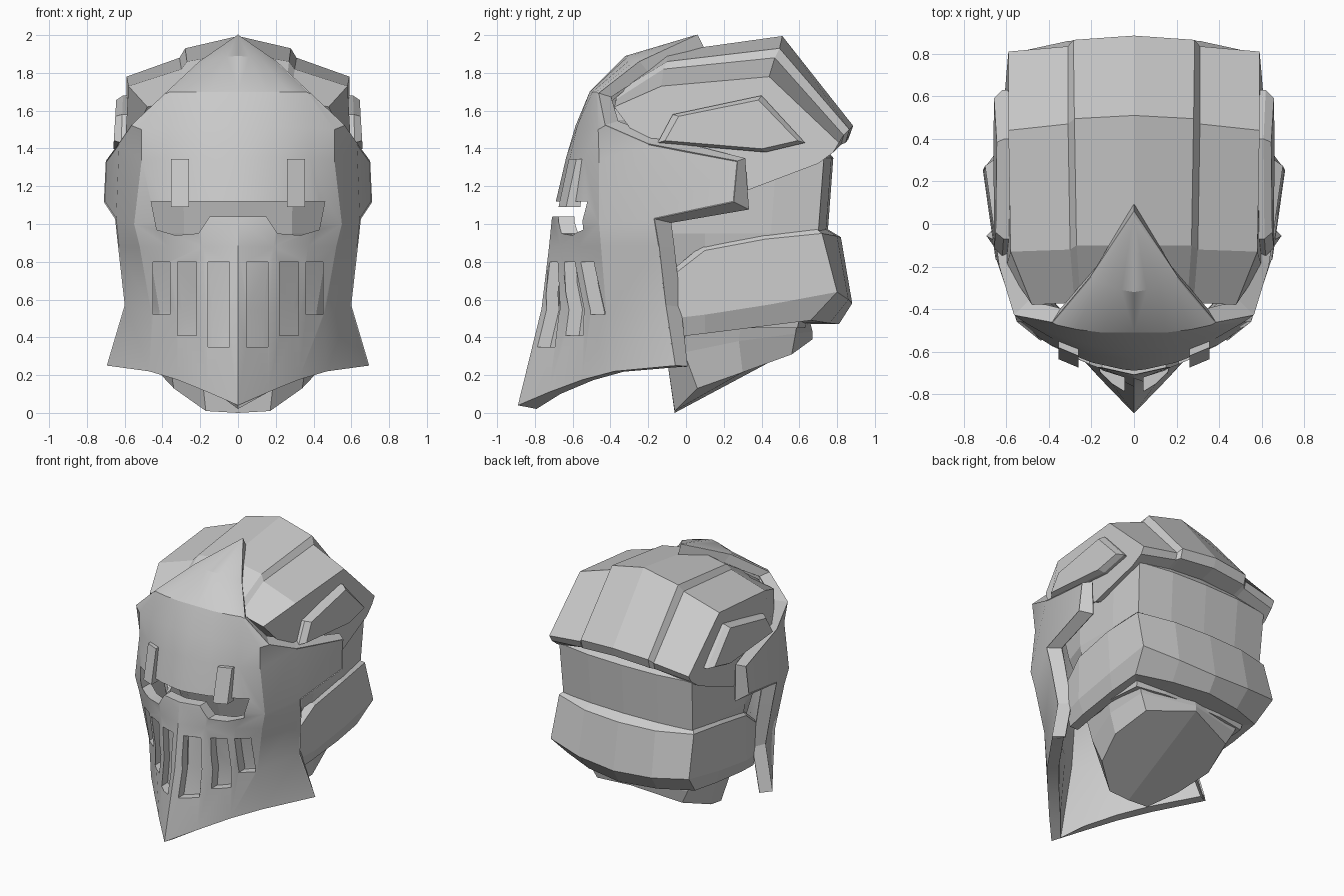
import bpy, bmesh, math

if "Cube" in bpy.data.objects:
    bpy.data.objects.remove(bpy.data.objects["Cube"])

steel = bpy.data.materials.new("steel_grey")
steel.diffuse_color = (0.6, 0.6, 0.6, 1)
steel.use_nodes = True
steel.node_tree.nodes["Principled BSDF"].inputs["Base Color"].default_value = steel.diffuse_color


def loft(name, rows, wrap=False, cap_start=False, cap_end=False, mirror=True, extra=None):
    """Skin rows of points, mirrored across x = 0."""
    bm = bmesh.new()
    for s in ((1, -1) if mirror else (1,)):
        grid = [[bm.verts.new((s * p[0], p[1], p[2])) for p in r] for r in rows]
        n = len(rows[0])
        for a, b in zip(grid, grid[1:]):
            for j in range(n if wrap else n - 1):
                k = (j + 1) % n
                bm.faces.new((a[j], a[k], b[k], b[j]))
        if cap_start:
            bm.faces.new(grid[0])
        if cap_end:
            bm.faces.new(grid[-1])
        if extra:
            bm.faces.new([bm.verts.new((s * p[0], p[1], p[2])) for p in extra])
    bmesh.ops.remove_doubles(bm, verts=bm.verts, dist=0.0005)
    bmesh.ops.recalc_face_normals(bm, faces=bm.faces)
    if extra and sum(f.normal.y * f.calc_area() for f in bm.faces) > 0:
        bmesh.ops.reverse_faces(bm, faces=bm.faces)
    me = bpy.data.meshes.new(name)
    bm.to_mesh(me)
    bm.free()
    me.materials.append(steel)
    ob = bpy.data.objects.new(name, me)
    bpy.context.collection.objects.link(ob)
    return ob


def prism(name, outline, mirror=True):
    """Cutter: x-z outline pushed through the face plate along y."""
    rows = [[(x, y, z) for x, z in outline] for y in (-1.0, -0.28)]
    return loft(name, rows, True, True, True, mirror)


def thicken(ob, thickness, offset):
    m = ob.modifiers.new("thickness", 'SOLIDIFY')
    m.thickness, m.offset, m.use_even_offset = thickness, offset, True


def boolean(ob, other, operation):
    m = ob.modifiers.new("cut", 'BOOLEAN')
    m.object, m.operation, m.solver = other, operation, 'EXACT'


# Face plate: rows from chin to crest tip, each from centre line to rear edge
face = [
    [(0, -.89, .04), (.16, -.725, .11), (.32, -.55, .175), (.47, -.38, .22), (.69, -.06, .25)],
    [(0, -.765, .55), (.17, -.66, .55), (.33, -.53, .54), (.46, -.42, .53), (.595, -.11, .57)],
    [(0, -.725, .88), (.19, -.665, .88), (.37, -.565, .88), (.52, -.45, .88), (.63, -.145, .88)],
    [(0, -.71, 1.03), (.2, -.665, 1.03), (.4, -.58, 1.02), (.55, -.46, 1.0), (.645, -.17, 1.03)],
    [(0, -.635, 1.35), (.19, -.615, 1.35), (.38, -.54, 1.35), (.51, -.46, 1.34), (.63, -.20, 1.42)],
    [(0, -.585, 1.52), (.18, -.575, 1.52), (.37, -.52, 1.51), (.51, -.465, 1.50), (.56, -.43, 1.52)],
    [(0, -.51, 1.70), (.15, -.51, 1.70), (.27, -.495, 1.70), (.36, -.475, 1.70), (.38, -.465, 1.69)],
    [(0, -.32, 1.89), (.06, -.31, 1.885), (.12, -.29, 1.875), (.17, -.27, 1.865), (.2, -.25, 1.86)],
    [(0, .05, 2.0)] * 5,
]
wing = [(.705, .25, 1.12), (.695, .27, 1.33)]
cheek_wing = [face[3][4], *wing, face[4][4]]
visor = loft("visor", face, extra=cheek_wing)
thicken(visor, 0.08, -1)

# Eye slit goes right through; breathing slots stop inside the plate
half = [(.15, 1.04), (.21, .95), (.33, .94), (.43, .97), (.46, 1.12)]
eye = prism("eye_slit_cutter", half + [(-x, z) for x, z in reversed(half)], False)
skin = loft("slot_depth_helper", face, extra=cheek_wing)
thicken(skin, 0.11, 0)
cutters = [eye]
for x0, x1, z0 in ((.045, .16, .35), (.22, .32, .41), (.36, .45, .52)):
    c = prism("vent_cutter", [(x0, z0), (x1, z0), (x1, .8), (x0, .8)])
    boolean(c, skin, 'INTERSECT')
    cutters.append(c)
for c in cutters:
    boolean(visor, c, 'DIFFERENCE')
    c.hide_render = True
skin.hide_render = True
bpy.context.view_layer.update()
dg = bpy.context.evaluated_depsgraph_get()
baked = bpy.data.meshes.new_from_object(visor.evaluated_get(dg))
visor.modifiers.clear()
visor.data = baked
for c in cutters + [skin]:
    bpy.data.objects.remove(c)
bpy.ops.object.select_all(action='DESELECT')
visor.select_set(True)
bpy.context.view_layer.objects.active = visor
bpy.ops.object.shade_smooth_by_angle(angle=math.radians(25))

# Bevelled rim along the rear edge of the visor
outer = [r[4] for r in face[:4]] + wing + [r[4] for r in face[4:]]
inner = [(.625, .005, .245), (.54, -.03, .56), (.57, -.065, .88), (.585, -.08, 1.01), (.645, .33, 1.08),
         (.635, .31, 1.345), (.575, -.15, 1.46), (.49, -.36, 1.54), (.34, -.40, 1.67), (.17, -.20, 1.80),
         (0, .085, 1.93)]
rim = loft("visor_rim", [list(p) for p in zip(outer, inner)])
thicken(rim, 0.012, 0)

# Brow bars above the eye slit
bar = [[(.26, yf, z), (.355, yf + .04, z), (.355, yb, z), (.26, yb, z)]
       for yf, yb, z in ((-.675, -.56, 1.09), (-.62, -.52, 1.345))]
loft("brow_bar", bar, True, True, True)


# Inner skull
def ring(z, w, yf, yb):
    return [(0, yf, z), (.5 * w, yf + .03, z), (.88 * w, yf + .18, z), (w, .1, z),
            (w, yb - .3, z), (.96 * w, yb - .05, z), (.5 * w, yb - .01, z), (0, yb, z)]


loft("skull", [ring(.45, .49, -.12, .64), ring(.95, .57, -.28, .75), ring(1.35, .585, -.38, .78),
               ring(1.55, .55, -.41, .62), ring(1.68, .44, -.40, .4)], cap_start=True, cap_end=True)

# Neck collar with slanted base
neck = [
    [(0, -.06, 0), (.17, -.06, .01), (.34, .06, .13), (.42, .30, .215), (.36, .56, .31), (0, .67, .39)],
    [(0, -.10, .28), (.2, -.10, .28), (.37, -.01, .32), (.45, .28, .38), (.42, .58, .42), (0, .67, .43)],
    [(0, -.14, .55), (.2, -.12, .55), (.46, 0, .55), (.49, .30, .55), (.47, .60, .55), (0, .64, .55)],
]
loft("neck_collar", neck, cap_start=True, cap_end=True)

# Neck guard: sections from back centre round to the cheek
guard = [
    [(0, .72, .99), (0, .82, .93), (0, .88, .58), (0, .81, .47), (0, .62, .47)],
    [(.28, .71, .99), (.30, .80, .935), (.31, .86, .60), (.29, .76, .475), (.28, .60, .475)],
    [(.52, .66, 1.0), (.57, .72, .95), (.585, .80, .64), (.54, .66, .49), (.47, .58, .49)],
    [(.53, .40, .97), (.59, .42, .92), (.595, .45, .575), (.55, .42, .46), (.47, .40, .46)],
    [(.53, .10, .90), (.58, .10, .86), (.585, .10, .52), (.54, .10, .42), (.46, .10, .42)],
    [(.52, -.08, .75), (.555, -.08, .72), (.55, -.07, .50), (.52, -.07, .40), (.45, -.07, .40)],
]
loft("neck_guard", guard, wrap=True, cap_end=True)

# Crown shell: raised centre panel stepping down to the side panels
crown = [
    [(0, -.38, 1.72), (0, -.10, 1.91), (0, .51, 1.995), (0, .885, 1.52), (0, .86, 1.45),
     (0, .74, 1.42), (0, .33, 1.35), (0, -.2, 1.45)],
    [(.25, -.38, 1.69), (.27, -.10, 1.86), (.28, .495, 1.93), (.285, .865, 1.50), (.285, .845, 1.43),
     (.28, .73, 1.39), (.28, .33, 1.32), (.27, -.2, 1.45)],
    [(.28, -.37, 1.66), (.30, -.12, 1.82), (.31, .47, 1.88), (.31, .835, 1.47), (.31, .82, 1.42),
     (.31, .72, 1.38), (.31, .33, 1.30), (.30, -.2, 1.45)],
    [(.48, -.38, 1.62), (.58, -.13, 1.73), (.59, .44, 1.78), (.59, .81, 1.43), (.59, .78, 1.38),
     (.60, .70, 1.32), (.63, .33, 1.18), (.60, -.2, 1.38)],
]
loft("crown_shell", crown, wrap=True, cap_end=True)

# Raised side panel on the crown
outline = [(-.15, 1.43), (-.07, 1.58), (.40, 1.68), (.63, 1.43), (.42, 1.38)]
raised = [(.24 + (y - .24) * .9, 1.51 + (z - 1.51) * .86) for y, z in outline]
panel = [[(.57, y, z) for y, z in outline],
         [(.62 - (z - 1.4) * .04, y, z) for y, z in outline],
         [(.66 - (z - 1.4) * .06, y, z) for y, z in raised]]
loft("side_panel", panel, wrap=True, cap_start=True, cap_end=True)
